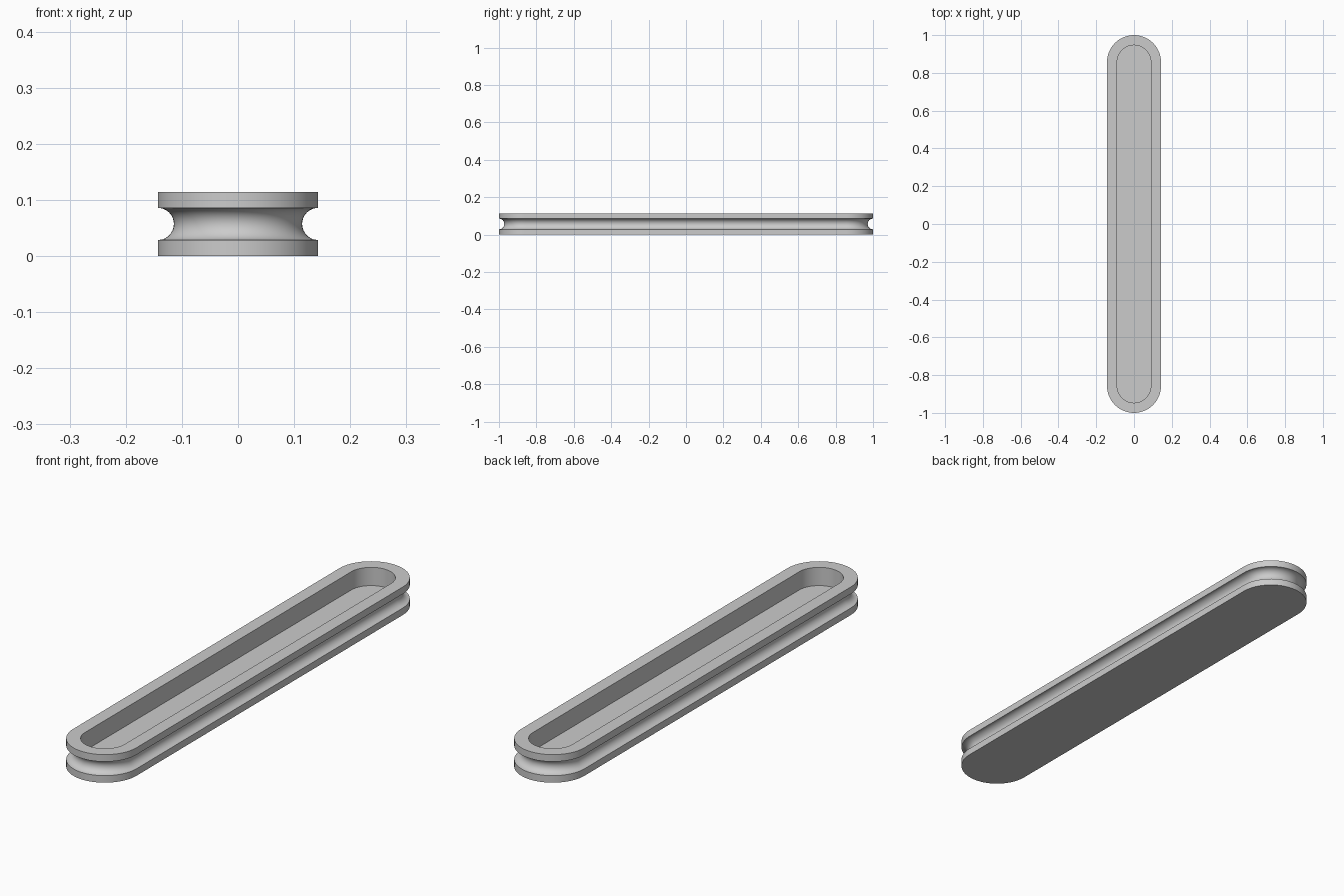
import bpy, bmesh, math

if "Cube" in bpy.data.objects:
    bpy.data.objects.remove(bpy.data.objects["Cube"])

U = 2 / 70                 # base unit: body is 10 x 70 x 4 units
R = 5 * U                  # outer radius of the rounded ends
STRAIGHT = 30 * U          # half length of the straight section
H = 4 * U
INNER = 0.0895             # radius of the tray recess
FLOOR = 0.04               # height of the tray floor
ARC = 32                   # segments per rounded end


def capsule_loop(bm, r, z):
    """Ring of vertices shaped like a long rounded slot."""
    pts = []
    for side in (1, -1):
        for i in range(ARC + 1):
            a = math.pi * i / ARC
            pts.append((side * r * math.cos(a),
                        side * (STRAIGHT + r * math.sin(a)), z))
    return [bm.verts.new(p) for p in pts]


# Section: bottom flange, half-round groove, top flange, recess
profile = [(R, 0)]
for i in range(17):
    a = math.pi * i / 16
    profile.append((R - U * math.sin(a), H / 2 - U * math.cos(a)))
profile += [(R, H), (INNER, H), (INNER, FLOOR)]

bm = bmesh.new()
rings = [capsule_loop(bm, r, z) for r, z in profile]
n = len(rings[0])
for low, high in zip(rings, rings[1:]):
    for i in range(n):
        j = (i + 1) % n
        bm.faces.new((low[i], low[j], high[j], high[i]))

# Underside and tray floor
bm.faces.new(rings[0][::-1])
bm.faces.new(rings[-1])
bmesh.ops.recalc_face_normals(bm, faces=bm.faces)

mesh = bpy.data.meshes.new("grooved_tray")
bm.to_mesh(mesh)
bm.free()

grey = bpy.data.materials.new("light grey")
grey.diffuse_color = (0.6, 0.6, 0.6, 1)
grey.use_nodes = True
grey.node_tree.nodes["Principled BSDF"].inputs["Base Color"].default_value = grey.diffuse_color
mesh.materials.append(grey)

tray = bpy.data.objects.new("grooved_tray", mesh)
bpy.context.collection.objects.link(tray)
bpy.context.view_layer.objects.active = tray
tray.select_set(True)
bpy.ops.object.shade_smooth_by_angle(angle=math.radians(30))
